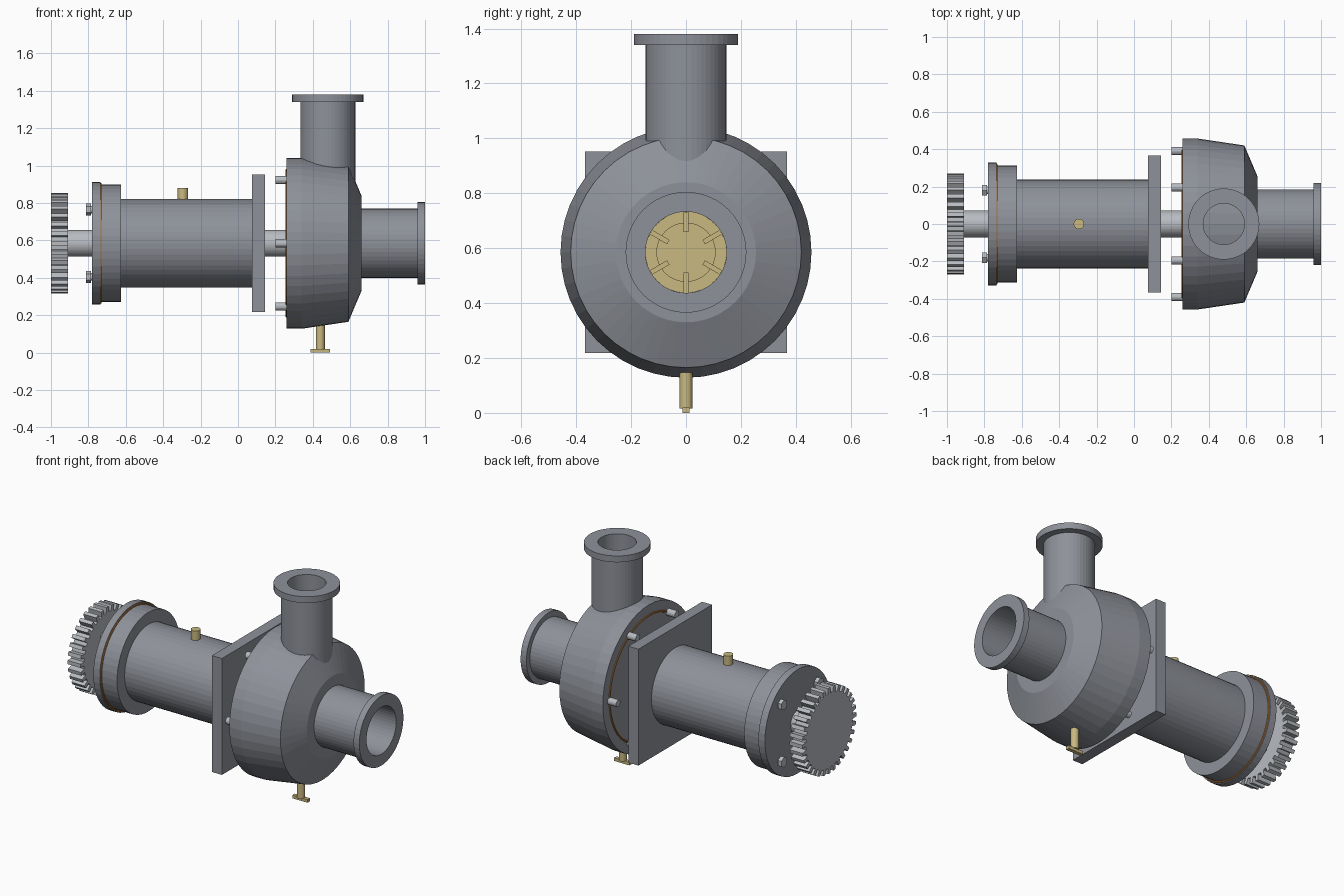
import bpy, bmesh
from math import sin, cos, pi, tau
from mathutils import Matrix, Vector

if "Cube" in bpy.data.objects:
    bpy.data.objects.remove(bpy.data.objects["Cube"])

AXIS_Z = 0.585
ALONG_X = Matrix.Translation((0, 0, AXIS_Z)) @ Matrix.Rotation(pi / 2, 4, 'Y')


def material(name, color):
    m = bpy.data.materials.new(name)
    m.use_nodes = True
    m.diffuse_color = (*color, 1)
    bsdf = next(n for n in m.node_tree.nodes if n.type == 'BSDF_PRINCIPLED')
    bsdf.inputs["Base Color"].default_value = (*color, 1)
    return m


GREY = material("casing grey", (0.27, 0.285, 0.32))
STEEL = material("bright steel", (0.48, 0.5, 0.53))
BRASS = material("brass", (0.58, 0.48, 0.22))
ORANGE = material("orange seal", (0.48, 0.2, 0.05))


def finish(name, bm, mat, matrix=Matrix.Identity(4)):
    bmesh.ops.recalc_face_normals(bm, faces=bm.faces)
    me = bpy.data.meshes.new(name)
    bm.to_mesh(me)
    bm.free()
    me.transform(matrix)
    me.materials.append(mat)
    ob = bpy.data.objects.new(name, me)
    bpy.context.collection.objects.link(ob)
    return ob


def lathe(name, profile, mat, matrix=ALONG_X, sides=48):
    """Revolve (height, radius) points; both ends are capped."""
    bm = bmesh.new()
    rings = [[bm.verts.new((r * cos(tau * i / sides), r * sin(tau * i / sides), h))
              for i in range(sides)] for h, r in profile]
    for a, b in zip(rings, rings[1:]):
        for i in range(sides):
            j = (i + 1) % sides
            bm.faces.new((a[i], a[j], b[j], b[i]))
    bm.faces.new(rings[0])
    bm.faces.new(rings[-1])
    return finish(name, bm, mat, matrix)


def box(name, center, size, mat, turn=Matrix.Identity(4)):
    bm = bmesh.new()
    bmesh.ops.create_cube(bm, size=1)
    return finish(name, bm, mat, turn @ Matrix.Translation(center) @ Matrix.Diagonal((*size, 1)))


def seal(name, x, radius, tube):
    turns, sides = 48, 8
    bm = bmesh.new()
    rings = []
    for i in range(turns):
        a = tau * i / turns
        rings.append([bm.verts.new((x + tube * sin(tau * k / sides),
                                    (radius + tube * cos(tau * k / sides)) * cos(a),
                                    AXIS_Z + (radius + tube * cos(tau * k / sides)) * sin(a)))
                      for k in range(sides)])
    for i in range(turns):
        p, q = rings[i], rings[(i + 1) % turns]
        for k in range(sides):
            n = (k + 1) % sides
            bm.faces.new((p[k], p[n], q[n], q[k]))
    return finish(name, bm, ORANGE)


def around(count, radius, start=0.0):
    """Transforms spaced on a circle about the main axis, local z along x."""
    for i in range(count):
        a = start + tau * i / count
        pos = Vector((0, radius * cos(a), AXIS_Z + radius * sin(a)))
        yield Matrix.Translation(pos) @ Matrix.Rotation(pi / 2, 4, 'Y')


# Drive gear: toothed outline extruded along the axis
bm = bmesh.new()
TEETH = 32
outline = []
for t in range(TEETH):
    for step, r in ((-0.27, 0.234), (-0.22, 0.27), (0.22, 0.27), (0.27, 0.234)):
        a = tau * (t + step) / TEETH
        outline.append(bm.verts.new((r * cos(a), r * sin(a), -1.0)))
face = bm.faces.new(outline)
top = bmesh.ops.extrude_face_region(bm, geom=[face])["geom"]
bmesh.ops.translate(bm, vec=(0, 0, 0.09), verts=[v for v in top if isinstance(v, bmesh.types.BMVert)])
finish("drive_gear", bm, STEEL, ALONG_X)

# Shaft and bearing housing
lathe("drive_shaft", [(-0.92, 0.072), (0.27, 0.072)], STEEL)
lathe("end_cover", [(-0.78, 0.328), (-0.735, 0.328)], GREY)
lathe("bearing_housing", [(-0.735, 0.313), (-0.625, 0.313), (-0.625, 0.237), (0.08, 0.237)], GREY)
box("mounting_plate", (0.11, 0, AXIS_Z), (0.07, 0.734, 0.734), GREY)
seal("cover_seal", -0.735, 0.317, 0.006)

# Pump casing, hollow suction pipe and hollow discharge pipe
lathe("pump_casing", [(0.26, 0.457), (0.34, 0.457), (0.59, 0.42), (0.66, 0.255), (0.66, 0.16),
                      (0.6, 0.148)], GREY)
lathe("suction_pipe", [(0.595, 0.148), (0.65, 0.185), (0.96, 0.185), (0.96, 0.22), (1.0, 0.22),
                       (1.0, 0.148), (0.6, 0.148)], GREY)
lathe("discharge_pipe", [(0.8, 0.147), (1.34, 0.147), (1.34, 0.19), (1.38, 0.19),
                         (1.38, 0.11), (1.0, 0.11)], GREY, Matrix.Translation((0.48, 0, 0)))
seal("casing_seal", 0.261, 0.39, 0.007)

# Impeller at the bottom of the suction bore
lathe("impeller_disc", [(0.59, 0.1478), (0.61, 0.1478)], BRASS)
lathe("impeller_hub", [(0.605, 0.108), (0.622, 0.108)], BRASS)
for i in range(6):
    turn = Matrix.Translation((0, 0, AXIS_Z)) @ Matrix.Rotation(tau * i / 6, 4, 'X')
    box(f"impeller_vane_{i + 1}", (0.622, 0, 0.111), (0.03, 0.018, 0.073), BRASS, turn)

# Bolts on the casing and on the end cover
for i, place in enumerate(around(6, 0.39)):
    lathe(f"casing_bolt_{i + 1}", [(0.2, 0.022), (0.27, 0.022)], STEEL, place, 16)
for i, place in enumerate(around(4, 0.255, pi / 4)):
    lathe(f"cover_bolt_head_{i + 1}", [(-0.812, 0.033), (-0.787, 0.033)], STEEL, place, 6)
    lathe(f"cover_bolt_shank_{i + 1}", [(-0.79, 0.02), (-0.775, 0.02)], STEEL, place, 16)

# Brass fittings
lathe("oil_fitting", [(0.8, 0.028), (0.88, 0.028)], BRASS, Matrix.Translation((-0.295, 0, 0)), 24)
lathe("drain_valve", [(0.016, 0.024), (0.18, 0.024)], BRASS, Matrix.Translation((0.44, 0, 0)), 24)
box("drain_handle", (0.44, 0, 0.01), (0.106, 0.024, 0.02), BRASS)
